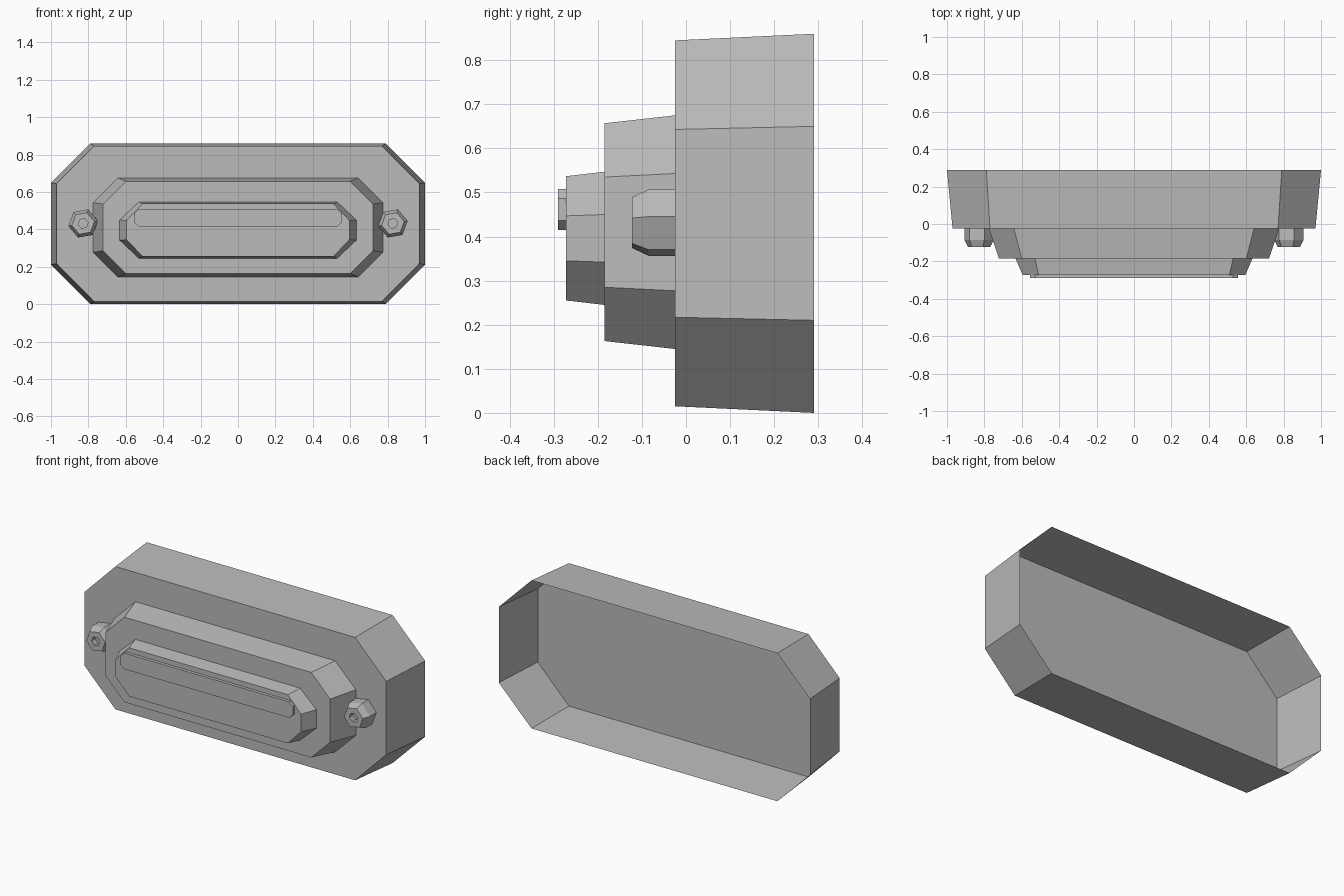
import bpy
import math

cube = bpy.data.objects.get("Cube")
if cube:
    bpy.data.objects.remove(cube, do_unlink=True)

grey = bpy.data.materials.new("neutral grey")
grey.use_nodes = True
colour = (0.5, 0.5, 0.5, 1)
grey.diffuse_color = colour
grey.node_tree.nodes["Principled BSDF"].inputs["Base Color"].default_value = colour


def octagon(y, zc, half_w, half_h, flat_w, flat_h):
    """Chamfered rectangle, counterclockwise from the front."""
    quarter = [(half_w, flat_h), (flat_w, half_h)]
    pts = quarter + [(-x, z) for x, z in reversed(quarter)]
    pts += [(-x, -z) for x, z in pts]
    return [(x, y, zc + z) for x, z in pts]


def hexagon(y, xc, zc, radius, turn=math.radians(10)):
    angles = [turn + i * math.pi / 3 for i in range(6)]
    return [(xc + radius * math.cos(a), y, zc + radius * math.sin(a)) for a in angles]


def loft(name, rings):
    """Join rings from back to front; close the last, leave the first open."""
    n = len(rings[0])
    verts = [p for ring in rings for p in ring]
    faces = []
    for r in range(len(rings) - 1):
        for i in range(n):
            j = (i + 1) % n
            faces.append((r * n + i, r * n + j, (r + 1) * n + j, (r + 1) * n + i))
    last = (len(rings) - 1) * n
    faces.append(tuple(range(last, last + n)))
    mesh = bpy.data.meshes.new(name)
    mesh.from_pydata(verts, [], faces)
    mesh.materials.append(grey)
    obj = bpy.data.objects.new(name, mesh)
    bpy.context.collection.objects.link(obj)
    return obj


# Hollow housing, open at the back
loft("housing", [octagon(0.29, 0.43, 1.0, 0.43, 0.79, 0.22),
                 octagon(-0.025, 0.43, 0.97, 0.415, 0.77, 0.213)])

# Stepped front tiers
loft("middle_tier", [octagon(-0.025, 0.41, 0.775, 0.265, 0.642, 0.133),
                     octagon(-0.185, 0.41, 0.722, 0.247, 0.6, 0.125)])
loft("front_tier", [octagon(-0.185, 0.396, 0.633, 0.151, 0.53, 0.054),
                    octagon(-0.272, 0.396, 0.596, 0.141, 0.51, 0.051)])

# Raised bar with clipped ends
loft("front_bar", [octagon(-0.272, 0.4615, 0.555, 0.0465, 0.53, 0.0245),
                   octagon(-0.29, 0.4615, 0.555, 0.0465, 0.53, 0.0245)])

# Socketed hexagonal bolts
bolt_profile = [(-0.025, 0.08), (-0.085, 0.08), (-0.123, 0.061),
                (-0.123, 0.027), (-0.09, 0.027)]
for side, x in (("left", 0.828), ("right", -0.828)):
    loft(side + "_bolt", [hexagon(y, x, 0.4315, r) for y, r in bolt_profile])
